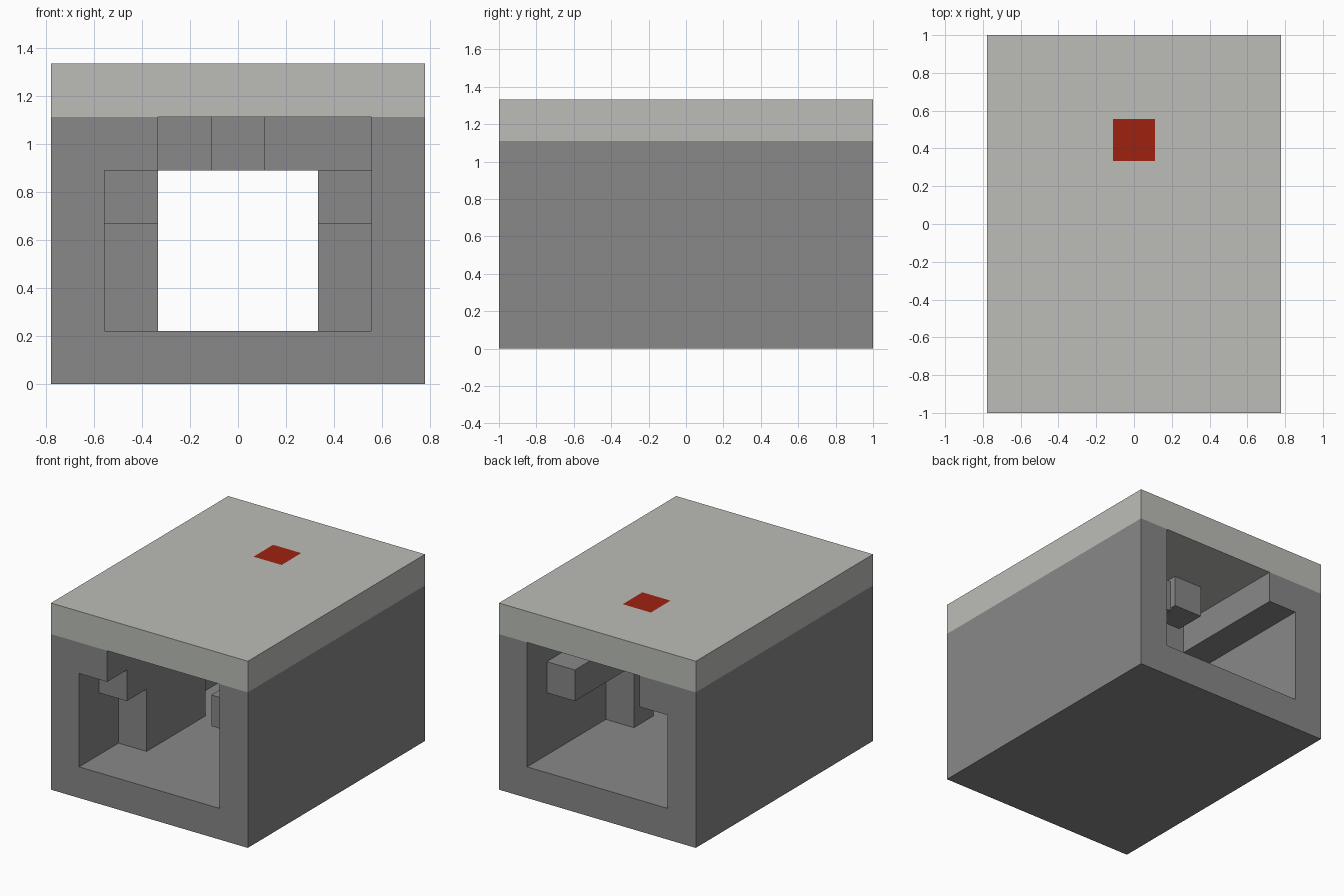
import bpy
import bmesh
from mathutils import Vector

U = 2 / 9                      # size of one building block
CELLS = Vector((7, 9, 6))      # blocks along x, y, z

cube = bpy.data.objects.get("Cube")
if cube:
    bpy.data.objects.remove(cube, do_unlink=True)


def material(name, rgb):
    mat = bpy.data.materials.new(name)
    mat.use_nodes = True
    color = (*rgb, 1)
    mat.diffuse_color = color
    mat.node_tree.nodes["Principled BSDF"].inputs["Base Color"].default_value = color
    return mat


stone = material("stone_gray", (0.246, 0.246, 0.246))
pale = material("pale_gray", (0.503, 0.515, 0.479))
red = material("brick_red", (0.342, 0.016, 0.005))


def place(x, y, z):
    """Block coordinates to world coordinates."""
    return Vector((x - CELLS.x / 2, y - CELLS.y / 2, z)) * U


def finish(name, bm, *mats):
    bmesh.ops.recalc_face_normals(bm, faces=bm.faces)
    mesh = bpy.data.meshes.new(name)
    bm.to_mesh(mesh)
    bm.free()
    for mat in mats:
        mesh.materials.append(mat)
    obj = bpy.data.objects.new(name, mesh)
    bpy.context.collection.objects.link(obj)
    return obj


def extrude_profile(name, axis, points, start, end, mat):
    """Extrude a block-unit outline along x (profile y, z) or y (profile x, z)."""
    bm = bmesh.new()
    if axis == "y":
        verts = [bm.verts.new(place(a, start, b)) for a, b in points]
        step = Vector((0, end - start, 0)) * U
    else:
        verts = [bm.verts.new(place(start, a, b)) for a, b in points]
        step = Vector((end - start, 0, 0)) * U
    face = bm.faces.new(verts)
    moved = bmesh.ops.extrude_face_region(bm, geom=[face])["geom"]
    bmesh.ops.translate(bm, vec=step, verts=[v for v in moved if isinstance(v, bmesh.types.BMVert)])
    return finish(name, bm, mat)


def box(name, low, high, mat):
    outline = [(low[0], low[2]), (high[0], low[2]), (high[0], high[2]), (low[0], high[2])]
    return extrude_profile(name, "y", outline, low[1], high[1], mat)


# Floor and side walls in one channel
extrude_profile("floor_and_walls", "y",
                [(0, 0), (7, 0), (7, 5), (6, 5), (6, 1), (1, 1), (1, 5), (0, 5)],
                0, 9, stone)

# Stepped wall with a long top rail along the -x side
extrude_profile("right_stepped_wall", "x",
                [(2, 1), (5, 1), (5, 4), (9, 4), (9, 5), (0, 5), (0, 4), (1, 4), (1, 3), (2, 3)],
                1, 2, stone)

# Beam carried by one post along the +x side
extrude_profile("left_beam_and_post", "x",
                [(4, 1), (5, 1), (5, 3), (8, 3), (8, 4), (1, 4), (1, 3), (4, 3)],
                5, 6, stone)

# Blocks under the roof
box("right_ceiling_block", (2, 4, 4), (3, 5, 5), stone)
box("middle_ceiling_block", (3, 6, 4), (4, 7, 5), stone)
box("left_ceiling_block", (4, 4, 4), (6, 5, 5), stone)

# Roof slab, cut so one top square can be red
roof = box("roof", (0, 0, 5), (7, 9, 6), pale)
roof.data.materials.append(red)
bm = bmesh.new()
bm.from_mesh(roof.data)
low, high = place(3, 6, 5), place(4, 7, 6)
for corner in (low, high):
    for normal in ((1, 0, 0), (0, 1, 0)):
        bmesh.ops.bisect_plane(bm, geom=bm.verts[:] + bm.edges[:] + bm.faces[:],
                               plane_co=corner, plane_no=normal)
for face in bm.faces:
    c = face.calc_center_median()
    if face.normal.z > 0.5 and low.x < c.x < high.x and low.y < c.y < high.y:
        face.material_index = 1
bm.to_mesh(roof.data)
bm.free()
